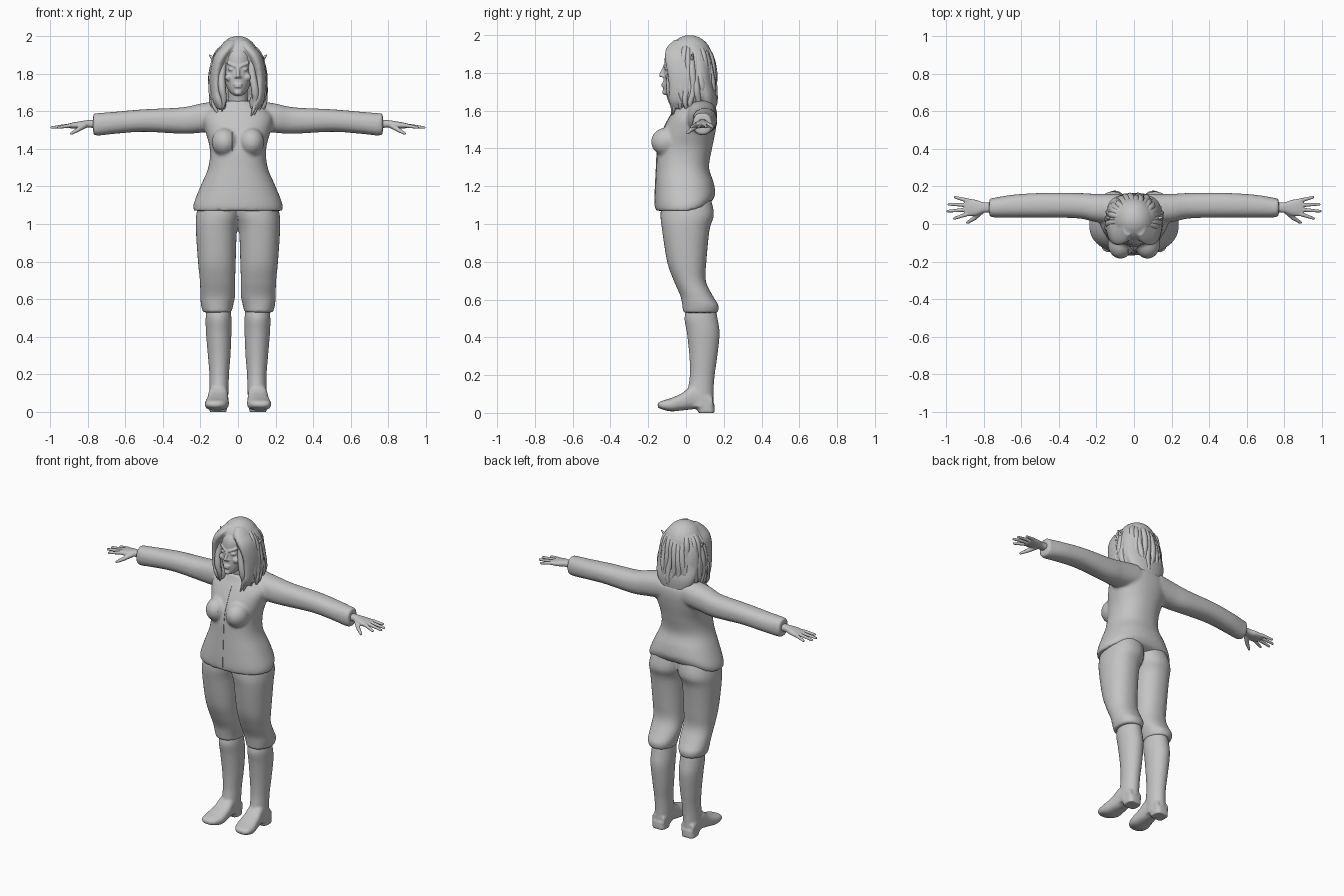
import bpy, bmesh, math, random
from mathutils import Vector, Matrix

cube = bpy.data.objects.get("Cube")
if cube:
    bpy.data.objects.remove(cube)

GREY = (0.55, 0.55, 0.55, 1)
grey = bpy.data.materials.new("light_grey")
grey.use_nodes = True
grey.diffuse_color = GREY
grey.node_tree.nodes["Principled BSDF"].inputs["Base Color"].default_value = GREY

LEFT, BOTH = (1,), (1, -1)
# How (along, low-high, low-high) map to x, y, z for each loft direction
AXES = {"x": lambda t, u, v: Vector((t, u, v)),
        "y": lambda t, u, v: Vector((u, t, v)),
        "z": lambda t, u, v: Vector((u, v, t))}


def smooth_path(rows, steps=5):
    """Catmull-Rom interpolation through the given rows."""
    p = [Vector(r) for r in rows]
    out = []
    for i in range(len(p) - 1):
        a, b, c, d = p[max(i - 1, 0)], p[i], p[i + 1], p[min(i + 2, len(p) - 1)]
        for s in range(steps):
            t = s / steps
            out.append(b + (c - a) * (t / 2) + (a * 2 - b * 5 + c * 4 - d) * (t * t / 2)
                       + (b * 3 - a - c * 3 + d) * (t ** 3 / 2))
    return out + [p[-1]]


def loft(bm, axis, rows, sides=LEFT, power=2.0, n=32):
    """Closed body through rings given as (position, low, high, low, high)."""
    def bend(w):
        return math.copysign(abs(w) ** (2 / power), w)
    for side in sides:
        rings = []
        for t, u0, u1, v0, v1 in smooth_path(rows):
            ring = []
            for k in range(n):
                a = math.tau * k / n
                co = AXES[axis](t, (u0 + u1) / 2 + bend(math.cos(a)) * (u1 - u0) / 2,
                                (v0 + v1) / 2 + bend(math.sin(a)) * (v1 - v0) / 2)
                co.x *= side
                ring.append(bm.verts.new(co))
            rings.append(ring)
        for r, s in zip(rings, rings[1:]):
            for k in range(n):
                j = (k + 1) % n
                bm.faces.new((r[k], r[j], s[j], s[k]))
        bm.faces.new(rings[0])
        bm.faces.new(rings[-1])


def ball(bm, centre, radii, sides=LEFT):
    for side in sides:
        c = Vector(centre)
        c.x *= side
        bmesh.ops.create_uvsphere(bm, u_segments=24, v_segments=16, radius=1,
                                  matrix=Matrix.Translation(c) @ Matrix.Diagonal((*radii, 1)))


def limb(bm, start, end, r1, r2, sides=LEFT):
    """Tapered rod with round ends."""
    for side in sides:
        a, b = Vector(start), Vector(end)
        a.x *= side
        b.x *= side
        turn = (b - a).to_track_quat("Z", "Y").to_matrix().to_4x4()
        bmesh.ops.create_cone(bm, cap_ends=True, segments=16, radius1=r1, radius2=r2,
                              depth=(b - a).length, matrix=Matrix.Translation((a + b) / 2) @ turn)
        ball(bm, a, (r1,) * 3)
        ball(bm, b, (r2,) * 3)


def add_object(name, data):
    ob = bpy.data.objects.new(name, data)
    bpy.context.collection.objects.link(ob)
    data.materials.append(grey)
    return ob


def fuse(name, bm, voxel, rounds):
    """Melt overlapping bodies into one smooth skin."""
    bmesh.ops.recalc_face_normals(bm, faces=bm.faces)
    mesh = bpy.data.meshes.new(name)
    bm.to_mesh(mesh)
    bm.free()
    ob = add_object(name, mesh)
    skin = ob.modifiers.new("skin", "REMESH")
    skin.mode, skin.voxel_size, skin.use_smooth_shade = "VOXEL", voxel, True
    soft = ob.modifiers.new("soften", "SMOOTH")
    soft.factor, soft.iterations = 0.5, rounds
    return ob


# Jacket: torso, bust and sleeves, with the hem rising towards the back
bm = bmesh.new()
body = [(1.07, .237, -.16, .14), (1.11, .235, -.165, .155), (1.2, .2, -.162, .145),
        (1.3, .158, -.157, .122), (1.4, .15, -.15, .138), (1.5, .175, -.12, .158),
        (1.57, .185, -.085, .165), (1.62, .14, -.055, .155), (1.655, .075, -.04, .11)]
loft(bm, "z", [(z, -h, h, y0, y1) for z, h, y0, y1 in body], power=2.25, n=48)
for v in bm.verts:
    rise = min(max(v.co.y / .15, 0), 1)
    v.co.z += .06 * rise * rise * max(1.3 - v.co.z, 0) / .23
ball(bm, (.072, -.105, 1.435), (.068, .08, .075), BOTH)
loft(bm, "x", [(.08, .0, .16, 1.5, 1.66), (.2, .01, .16, 1.485, 1.64), (.3, .03, .165, 1.48, 1.62),
               (.5, .035, .165, 1.49, 1.61), (.65, .035, .155, 1.48, 1.597),
               (.74, .035, .14, 1.47, 1.59), (.77, .04, .135, 1.475, 1.588)], BOTH, 2.3)
jacket = fuse("jacket", bm, .009, 6)

# Front closing strip laid onto the jacket
bm = bmesh.new()
bmesh.ops.create_grid(bm, x_segments=4, y_segments=60, size=1,
                      matrix=Matrix.Translation((-.012, -.3, 1.345))
                      @ Matrix.Rotation(math.pi / 2, 4, "X") @ Matrix.Diagonal((.018, .25, 1, 1)))
mesh = bpy.data.meshes.new("jacket_front_strip")
bm.to_mesh(mesh)
bm.free()
strip = add_object("jacket_front_strip", mesh)
wrap = strip.modifiers.new("wrap", "SHRINKWRAP")
wrap.target, wrap.wrap_method, wrap.offset = jacket, "PROJECT", .003
wrap.use_project_y, wrap.use_positive_direction = True, True
strip.modifiers.new("thickness", "SOLIDIFY").thickness = .005

# Trousers
bm = bmesh.new()
loft(bm, "z", [(1.14, -.02, .2, -.125, .13), (1.05, -.015, .222, -.135, .148), (.97, .005, .224, -.127, .125),
               (.8, .012, .213, -.1, .108), (.7, .015, .203, -.065, .105), (.62, .015, .2, -.03, .142),
               (.57, .025, .197, -.02, .172), (.53, .035, .186, -.015, .168)], BOTH, 2.2)
fuse("trousers", bm, .008, 4)

# Boots: shaft, foot and heel block
bm = bmesh.new()
loft(bm, "z", [(.56, .04, .165, .005, .155), (.5, .035, .172, -.008, .167), (.42, .035, .17, .005, .178),
               (.3, .04, .16, .018, .166), (.2, .048, .152, .02, .152), (.12, .05, .152, .01, .146),
               (.03, .055, .155, .005, .146)], BOTH)
loft(bm, "y", [(.14, .06, .15, .02, .09), (.05, .055, .155, .02, .15), (-.02, .05, .165, .013, .105),
               (-.08, .05, .176, .008, .078), (-.13, .07, .17, .02, .063), (-.15, .1, .145, .03, .05)], BOTH, 2.6)
loft(bm, "z", [(0, .06, .152, .065, .152), (.05, .058, .152, .05, .15)], BOTH, 3)
fuse("boots", bm, .007, 3)

# Hands: wrist and palm, four fingers and a thumb
bm = bmesh.new()
loft(bm, "x", [(.74, .062, .115, 1.51, 1.555), (.8, .06, .115, 1.512, 1.552), (.84, .045, .128, 1.508, 1.546),
               (.885, .043, .135, 1.508, 1.538), (.9, .05, .13, 1.513, 1.533)], BOTH, 2.4)
for i, (x, y) in enumerate([(.955, .03), (.99, .068), (.985, .105), (.95, .142)]):
    knuckle = Vector((.885, .053 + .024 * i, 1.525))
    limb(bm, knuckle, (x, y, 1.513), .0115, .0075, BOTH)
limb(bm, (.815, .065, 1.525), (.85, .03, 1.502), .016, .012, BOTH)
limb(bm, (.85, .03, 1.502), (.885, .008, 1.482), .012, .008, BOTH)
fuse("hands", bm, .004, 2)

# Head: neck, skull, face features and pointed ears
bm = bmesh.new()
limb(bm, (0, .03, 1.6), (0, .0, 1.75), .055, .05)
ball(bm, (0, .015, 1.86), (.095, .115, .12))
face = [(1.683, .022, -.112, -.05), (1.71, .05, -.12, .03), (1.76, .072, -.12, .08),
        (1.82, .08, -.116, .1), (1.9, .082, -.108, .11), (1.96, .05, -.06, .08)]
loft(bm, "z", [(z, -h, h, y0, y1) for z, h, y0, y1 in face])
limb(bm, (0, -.112, 1.835), (0, -.132, 1.788), .008, .011)
ball(bm, (.011, -.122, 1.782), (.009, .01, .007), BOTH)
ball(bm, (0, -.119, 1.742), (.025, .011, .006))
ball(bm, (0, -.119, 1.73), (.021, .012, .007))
ball(bm, (0, -.113, 1.698), (.02, .013, .014))
limb(bm, (.014, -.114, 1.838), (.055, -.095, 1.856), .008, .006, BOTH)
ball(bm, (.034, -.1, 1.822), (.019, .015, .009), BOTH)
ball(bm, (.048, -.09, 1.78), (.022, .02, .02), BOTH)
limb(bm, (.08, .02, 1.82), (.153, .035, 1.9), .025, .005, BOTH)
fuse("head", bm, .005, 2)

# Hair mass: crown, back fall and two parted side falls
bm = bmesh.new()
ball(bm, (0, .02, 1.87), (.115, .122, .13))
back = [(1.985, .045, -.03, .07), (1.93, .105, -.05, .12), (1.85, .133, -.02, .142), (1.75, .142, .01, .15),
        (1.68, .135, .04, .163), (1.62, .11, .07, .16), (1.58, .08, .1, .15)]
loft(bm, "z", [(z, -h, h, y0, y1) for z, h, y0, y1 in back])
loft(bm, "z", [(1.975, .004, .06, -.06, .05), (1.94, .008, .092, -.098, .06), (1.9, .035, .124, -.112, .07),
               (1.85, .064, .14, -.108, .08), (1.78, .08, .15, -.095, .1), (1.7, .075, .15, -.09, .12),
               (1.65, .06, .14, -.09, .1), (1.61, .065, .11, -.075, .02)], BOTH)
fuse("hair", bm, .006, 3)

# Wavy locks running from the crown to the shoulders
random.seed(4)
locks = bpy.data.curves.new("hair_locks", "CURVE")
locks.dimensions, locks.bevel_depth, locks.bevel_resolution = "3D", .02, 2
locks.resolution_u, locks.use_fill_caps = 5, True
hull = [(1.965, .05, .5), (1.9, .108, .9), (1.8, .132, 1), (1.71, .14, 1), (1.65, .138, .7), (1.59, .122, .15)]
COUNT = 26
for i in range(COUNT):
    angle = math.radians(-52 + 284 * i / (COUNT - 1))
    phase, drop = random.uniform(0, math.tau), random.uniform(-.02, .035)
    spline = locks.splines.new("BEZIER")
    spline.bezier_points.add(len(hull) - 1)
    for k, (point, (z, r, size)) in enumerate(zip(spline.bezier_points, hull)):
        a = angle + .07 * math.sin(phase + k * 1.7) * k / 3
        r += .005 * math.sin(phase + k * 2.3)
        point.co = (r * math.cos(a), .02 + r * .93 * math.sin(a), z + drop * k / 5)
        point.radius = size
        point.handle_left_type = point.handle_right_type = "AUTO"
add_object("hair_locks", locks)
